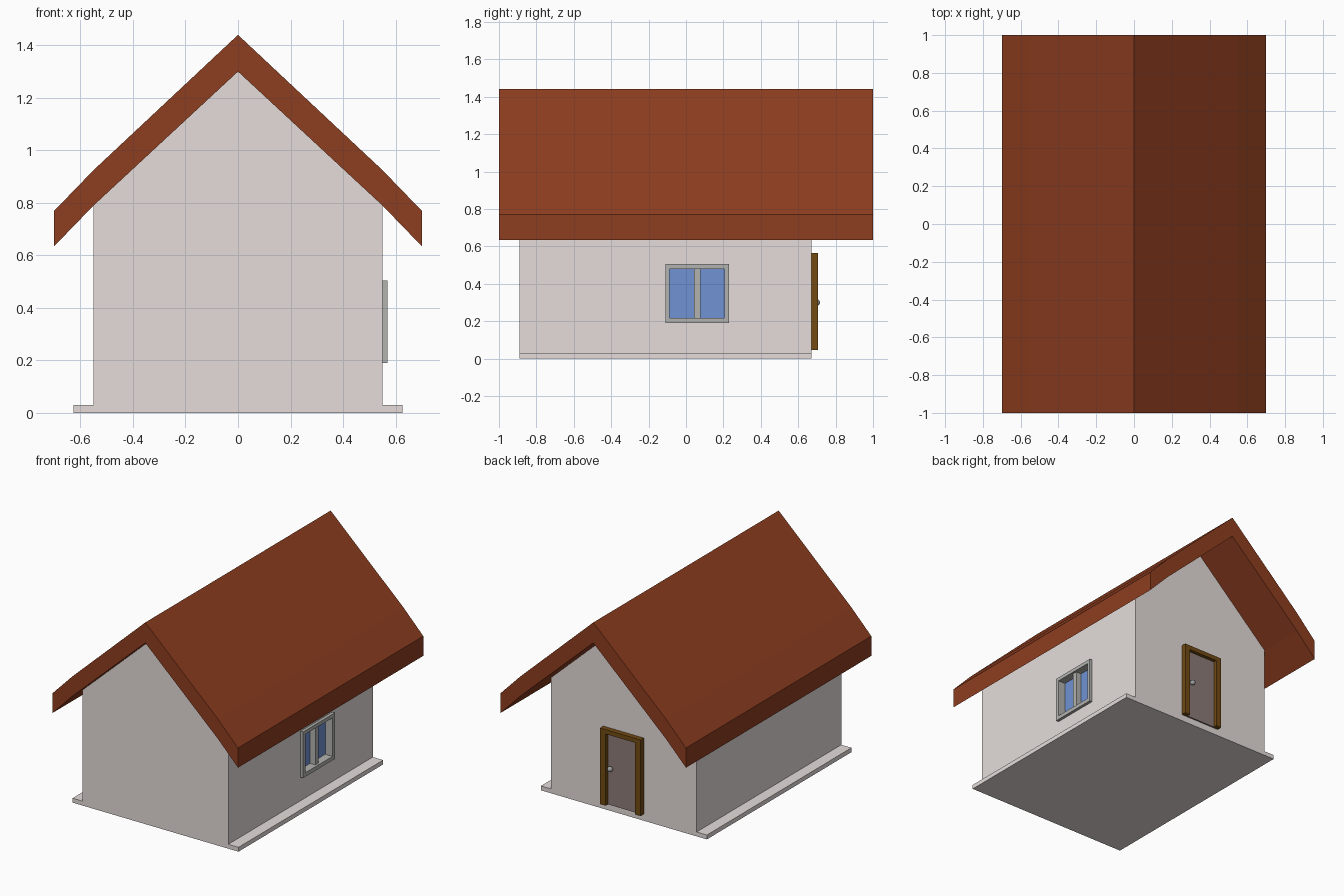
import bpy, bmesh
from mathutils import Vector

if "Cube" in bpy.data.objects:
    bpy.data.objects.remove(bpy.data.objects["Cube"])


def material(name, rgb):
    m = bpy.data.materials.new(name)
    m.diffuse_color = (*rgb, 1)
    m.use_nodes = True
    m.node_tree.nodes["Principled BSDF"].inputs["Base Color"].default_value = m.diffuse_color
    return m


WALL = material("plaster", (0.78, 0.72, 0.70))
ROOF = material("roof_tile", (0.27, 0.047, 0.014))
FRAME = material("window_grey", (0.45, 0.45, 0.44))
GLASS = material("blue_glass", (0.16, 0.29, 0.65))
WOOD = material("dark_wood", (0.17, 0.07, 0.007))
PANEL = material("door_brown_grey", (0.27, 0.20, 0.19))
METAL = material("knob_metal", (0.35, 0.35, 0.35))


def add_object(name, bm, mat):
    bmesh.ops.recalc_face_normals(bm, faces=bm.faces)
    me = bpy.data.meshes.new(name)
    bm.to_mesh(me)
    bm.free()
    if mat:
        me.materials.append(mat)
    ob = bpy.data.objects.new(name, me)
    bpy.context.collection.objects.link(ob)
    return ob


def extrude_profile(name, pts, direction, mat):
    """Solid made by pushing a closed outline along a direction."""
    bm = bmesh.new()
    face = bm.faces.new([bm.verts.new(p) for p in pts])
    res = bmesh.ops.extrude_face_region(bm, geom=[face], use_keep_orig=True)
    verts = [v for v in res["geom"] if isinstance(v, bmesh.types.BMVert)]
    bmesh.ops.translate(bm, verts=verts, vec=Vector(direction))
    return add_object(name, bm, mat)


def box(name, x, y, z, mat):
    pts = [(x[0], y[0], z[0]), (x[1], y[0], z[0]), (x[1], y[0], z[1]), (x[0], y[0], z[1])]
    return extrude_profile(name, pts, (0, y[1] - y[0], 0), mat)


# House body: gabled outline with the low side ledges, pushed from front to back
Y0, Y1 = -0.89, 0.67
half = [(0.627, 0), (0.627, 0.03), (0.55, 0.03), (0.55, 0.79)]
outline = half + [(0, 1.30)] + [(-x, z) for x, z in reversed(half)]
house = extrude_profile("house_walls", [(x, Y0, z) for x, z in outline],
                        (0, Y1 - Y0, 0), WALL)

# Roof: one thick gabled slab with slightly steeper eaves
top = [(-0.7, 0.77), (-0.55, 0.925), (0, 1.44), (0.55, 0.925), (0.7, 0.77)]
under = [(0.7, 0.635), (0.55, 0.79), (0, 1.30), (-0.55, 0.79), (-0.7, 0.635)]
extrude_profile("roof", [(x, -1, z) for x, z in top + under], (0, 2, 0), ROOF)

# Window recess cut into the right wall
cutter = box("window_cutter", (0.51, 0.7), (-0.09, 0.21), (0.215, 0.48), None)
cutter.hide_render = True
cutter.hide_set(True)
cut = house.modifiers.new("window_recess", "BOOLEAN")
cut.operation = "DIFFERENCE"
cut.solver = "EXACT"
cut.object = cutter

# Window: glass, frame bars and middle bar
box("window_glass", (0.505, 0.515), (-0.09, 0.21), (0.215, 0.48), GLASS)
for name, y, z in [("front", (-0.11, -0.087), (0.19, 0.505)),
                   ("back", (0.206, 0.23), (0.19, 0.505)),
                   ("bottom", (-0.087, 0.206), (0.19, 0.217)),
                   ("top", (-0.087, 0.206), (0.48, 0.505))]:
    box("window_frame_" + name, (0.515, 0.57), y, z, FRAME)
box("window_middle_bar", (0.512, 0.555), (0.042, 0.077), (0.217, 0.48), FRAME)

# Door on the back wall: panel, two posts and a lintel
box("door_panel", (-0.115, 0.12), (0.66, 0.68), (0.045, 0.535), PANEL)
for side, x in (("left", (0.115, 0.155)), ("right", (-0.15, -0.11))):
    box("door_post_" + side, x, (0.66, 0.705), (0.045, 0.565), WOOD)
box("door_lintel", (-0.11, 0.115), (0.66, 0.705), (0.535, 0.565), WOOD)

# Door knob
bpy.ops.mesh.primitive_uv_sphere_add(segments=16, ring_count=10, radius=0.018,
                                     location=(0.085, 0.698, 0.3))
knob = bpy.context.object
knob.name = "door_knob"
knob.data.materials.append(METAL)
bpy.ops.object.shade_smooth_by_angle()
